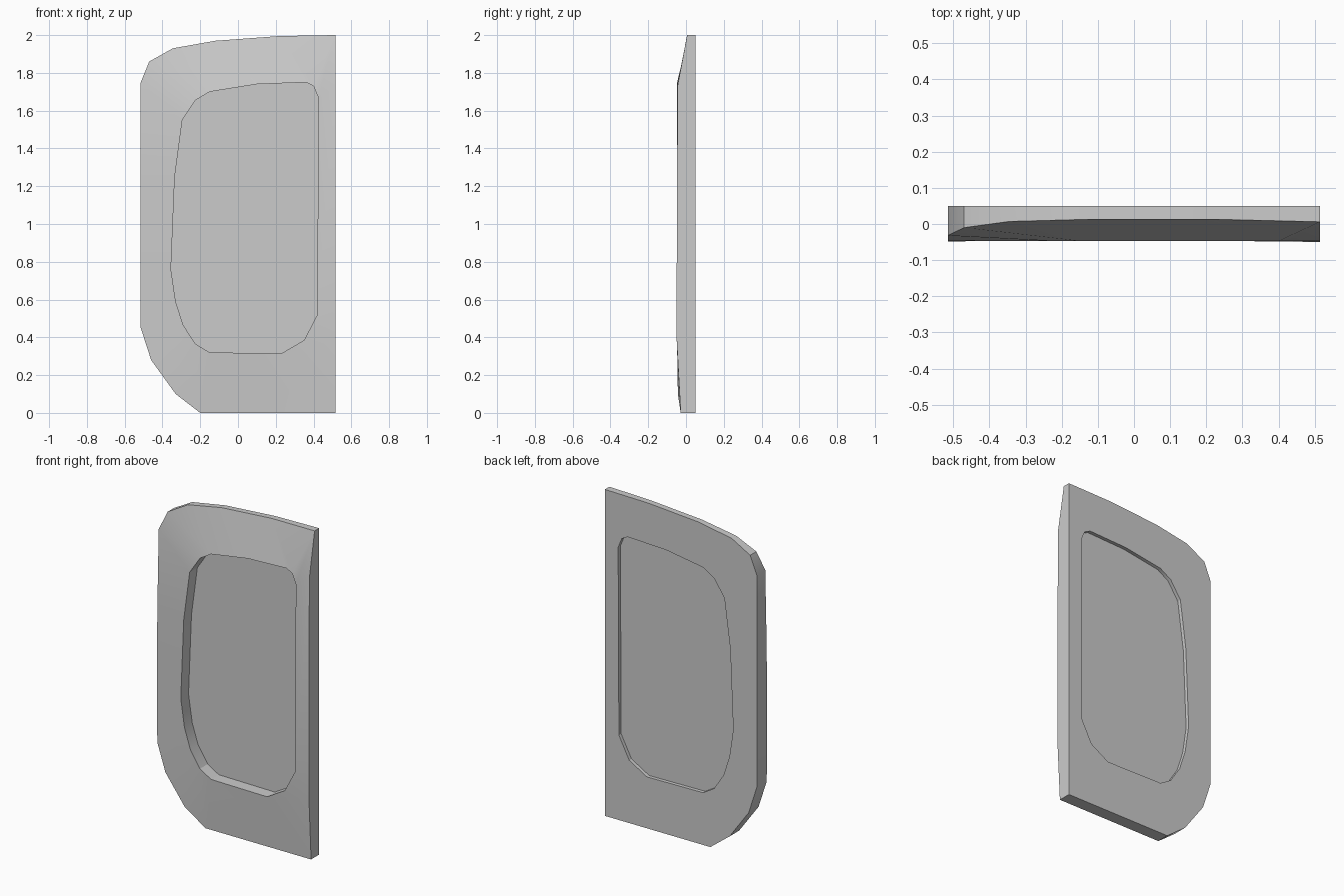
import bpy, bmesh

if "Cube" in bpy.data.objects:
    bpy.data.objects.remove(bpy.data.objects["Cube"])

BACK, LIP, PANE = 0.05, -0.047, 0.028

# Paired profile stations, clockwise from top left:
# outer x, outer z, outer front depth, opening x, opening z
STATIONS = [
    (-0.345, 1.93, 0.007, -0.15, 1.70), (-0.12, 1.97, 0.013, 0.10, 1.74),
    (0.22, 1.995, 0.013, 0.36, 1.75), (0.515, 2.0, 0.006, 0.40, 1.73),
    (0.515, 1.73, -0.045, 0.425, 1.67), (0.515, 0.55, -0.05, 0.42, 0.52),
    (0.515, 0.38, -0.049, 0.35, 0.385), (0.515, 0.0, -0.028, 0.23, 0.315),
    (-0.20, 0.0, -0.028, -0.15, 0.32), (-0.33, 0.10, -0.043, -0.225, 0.365),
    (-0.46, 0.28, -0.046, -0.29, 0.465), (-0.515, 0.45, -0.046, -0.33, 0.59),
    (-0.515, 0.76, -0.048, -0.355, 0.76), (-0.515, 1.25, -0.046, -0.335, 1.25),
    (-0.515, 1.75, -0.032, -0.295, 1.55), (-0.47, 1.86, -0.01, -0.225, 1.655),
]


def finish(bm, name):
    bmesh.ops.recalc_face_normals(bm, faces=bm.faces)
    mesh = bpy.data.meshes.new(name)
    bm.to_mesh(mesh)
    bm.free()
    obj = bpy.data.objects.new(name, mesh)
    bpy.context.collection.objects.link(obj)
    bpy.ops.object.select_all(action='DESELECT')
    obj.select_set(True)
    bpy.context.view_layer.objects.active = obj
    bpy.ops.object.shade_smooth_by_angle(angle=0.45)
    return obj


# Door frame: closed ring with sloping front, flat back and open window
bm = bmesh.new()
sections = []
for ox, oz, oy, ix, iz in STATIONS:
    sections.append([bm.verts.new(p) for p in (
        (ox, oy, oz), (ix, LIP, iz), (ix, BACK, iz), (ox, BACK, oz))])
for i, a in enumerate(sections):
    b = sections[(i + 1) % len(sections)]
    for k in range(4):
        m = (k + 1) % 4
        bm.faces.new((a[k], b[k], b[m], a[m]))
finish(bm, "door_frame")

# Window pane: thin sheet recessed in the opening
bm = bmesh.new()
bm.faces.new([bm.verts.new((s[3], PANE, s[4])) for s in reversed(STATIONS)])
finish(bm, "window_pane")
